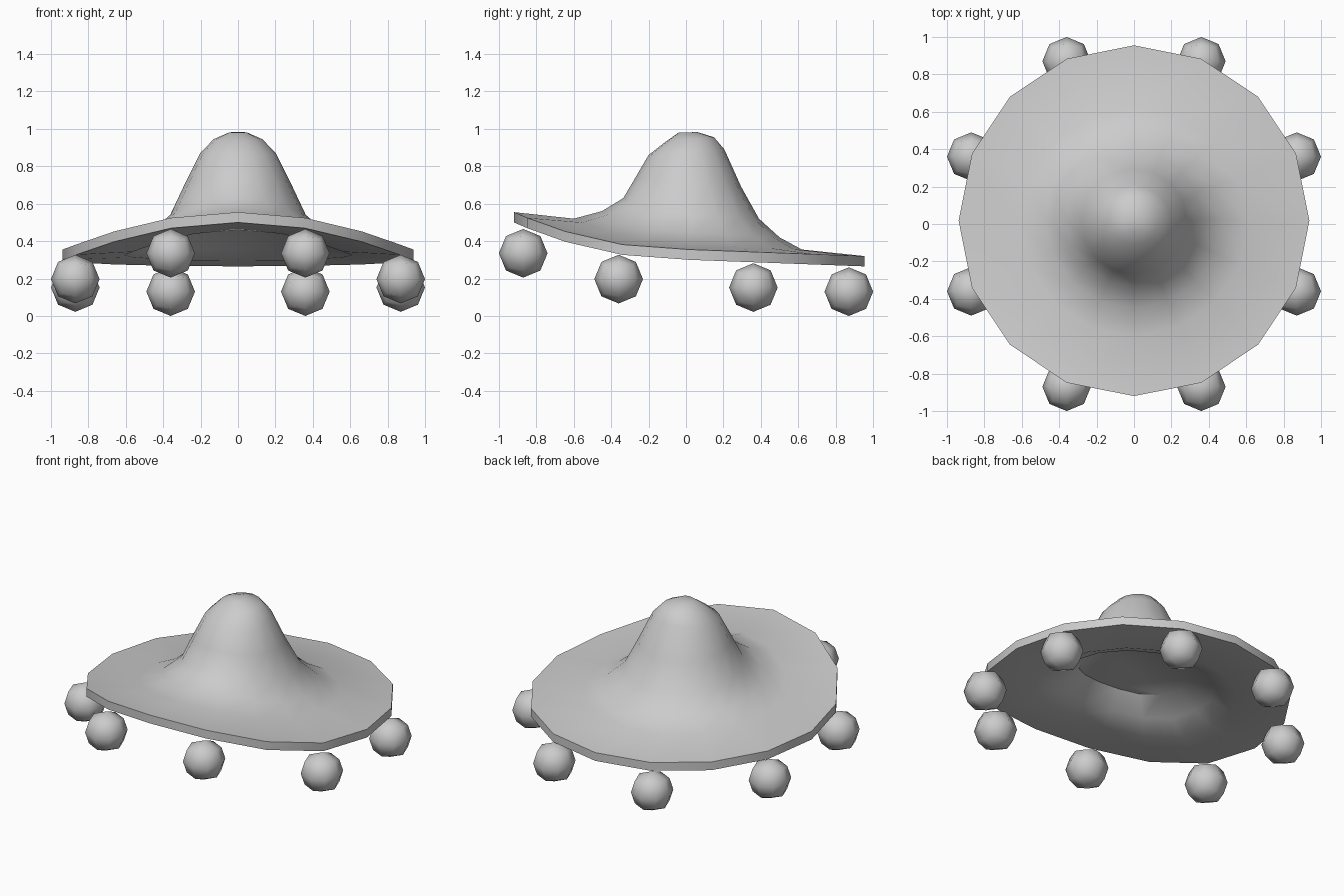
import bpy, bmesh, math

if "Cube" in bpy.data.objects:
    bpy.data.objects.remove(bpy.data.objects["Cube"])

SEG = 16


def make_object(name, bm, angle):
    bmesh.ops.recalc_face_normals(bm, faces=bm.faces[:])
    mesh = bpy.data.meshes.new(name)
    bm.to_mesh(mesh)
    bm.free()
    ob = bpy.data.objects.new(name, mesh)
    bpy.context.collection.objects.link(ob)
    bpy.ops.object.select_all(action='DESELECT')
    ob.select_set(True)
    bpy.context.view_layer.objects.active = ob
    bpy.ops.object.shade_smooth_by_angle(angle=math.radians(angle))
    return ob


def ring(bm, y_front, y_back, z_front, z_side, z_back):
    # Tilted loop whose front sweeps upward
    r, yc = (y_back - y_front) / 2, (y_back + y_front) / 2
    verts = []
    for i in range(SEG):
        a = 2 * math.pi * i / SEG
        s = math.sin(a)
        if s < 0:
            z = z_side + (z_front - z_side) * (-s) ** 2.1
        else:
            z = z_side + (z_back - z_side) * s
        verts.append(bm.verts.new((r * math.cos(a), yc + r * s, z)))
    return verts


# Hat shell: flat inner lining, underside, rim edge, brim, crown
profile = [
    (-0.33, 0.35, 0.57, 0.49, 0.44),
    (-0.46, 0.49, 0.49, 0.39, 0.35),
    (-0.60, 0.62, 0.46, 0.325, 0.295),
    (-0.92, 0.955, 0.50, 0.30, 0.265),
    (-0.92, 0.955, 0.555, 0.355, 0.32),
    (-0.60, 0.62, 0.52, 0.385, 0.355),
    (-0.45, 0.50, 0.56, 0.445, 0.42),
    (-0.335, 0.39, 0.63, 0.54, 0.52),
    (-0.27, 0.295, 0.74, 0.71, 0.69),
    (-0.20, 0.205, 0.86, 0.87, 0.89),
    (-0.11, 0.15, 0.93, 0.945, 0.955),
    (-0.04, 0.06, 0.98, 0.98, 0.983),
]
bm = bmesh.new()
loops = [ring(bm, *p) for p in profile]
for lo, hi in zip(loops, loops[1:]):
    for i in range(SEG):
        j = (i + 1) % SEG
        bm.faces.new((lo[i], lo[j], hi[j], hi[i]))
bm.faces.new(loops[0])
bm.faces.new(loops[-1])
make_object("hat", bm, 40)


# Pompoms hanging around the brim, made as rounded cubes
def pompom(name, x, y, z, r=0.13):
    bm = bmesh.new()
    bmesh.ops.create_cube(bm, size=2)
    bmesh.ops.subdivide_edges(bm, edges=bm.edges[:], cuts=1, use_grid_fill=True)
    for v in bm.verts:
        v.co = v.co.normalized() * r
    make_object(name, bm, 60).location = (x, y, z)


spots = [("front", 0.36, -0.87, 0.335), ("front_side", 0.87, -0.36, 0.197),
         ("back_side", 0.87, 0.36, 0.152), ("back", 0.36, 0.87, 0.13)]
for label, x, y, z in spots:
    for side, sx in (("left", -1), ("right", 1)):
        pompom(f"pompom_{label}_{side}", sx * x, y, z)
